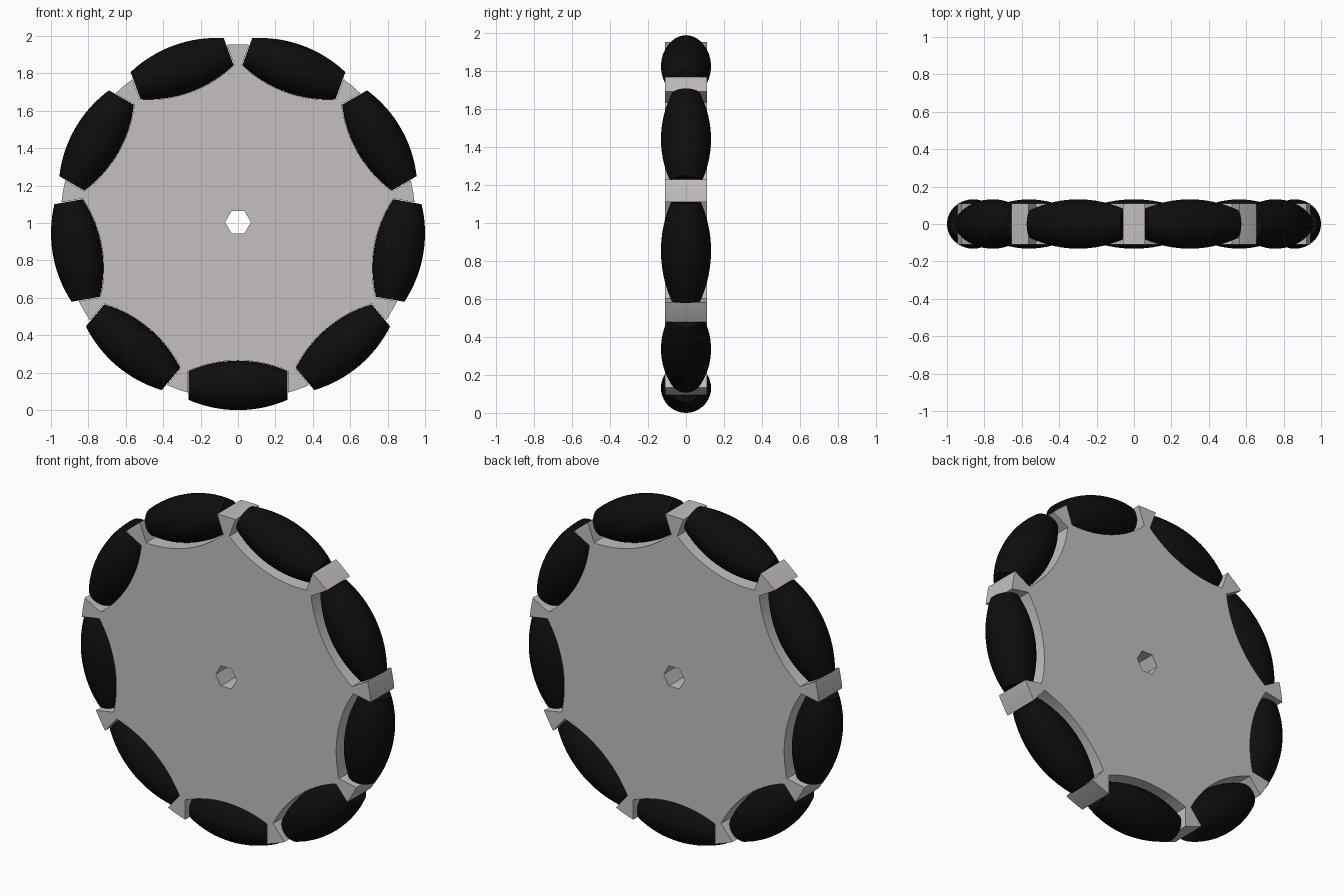
import bpy, bmesh, math
from mathutils import Matrix, Vector

if "Cube" in bpy.data.objects:
    bpy.data.objects.remove(bpy.data.objects["Cube"])

COUNT = 9            # rollers around the rim
CENTRE_Z = 1.005
AXIS_R = 0.873       # wheel centre to roller axis
HALF_LEN = 0.265
R_MID, R_END = 0.132, 0.077
HUB_R, HUB_HALF = 0.95, 0.11
STEP = 2 * math.pi / COUNT


def material(name, rgb):
    m = bpy.data.materials.new(name)
    m.diffuse_color = (*rgb, 1)
    m.use_nodes = True
    m.node_tree.nodes["Principled BSDF"].inputs["Base Color"].default_value = m.diffuse_color
    return m


grey = material("light_grey", (0.55, 0.525, 0.52))
black = material("black_rubber", (0.004, 0.004, 0.004))


def barrel(half, mid, end, n=16):
    """Points (along axis, radius) of a barrel-shaped arc."""
    sag = mid - end
    rho = (half * half + sag * sag) / (2 * sag)
    a = math.asin(half / rho)
    return [(rho * math.sin(t), mid - rho + rho * math.cos(t))
            for t in (-a + 2 * a * i / n for i in range(n + 1))]


# Hub outline: rim arcs between barrel-shaped pockets
outline = []
pocket_half = HALF_LEN + 0.003
pocket = barrel(pocket_half, R_MID + 0.001, R_END + 0.001)
edge = math.asin(pocket_half / HUB_R)
for k in range(COUNT):
    mid = -math.pi / 2 + k * STEP
    radial = Vector((math.cos(mid), math.sin(mid)))
    tangent = Vector((-radial.y, radial.x))
    outline += [radial * (AXIS_R - r) + tangent * s for s, r in pocket]
    for i in range(5):
        a = mid + edge + (STEP - 2 * edge) * i / 4
        outline.append(Vector((HUB_R * math.cos(a), HUB_R * math.sin(a))))
bore = [Vector((0.069 * math.cos(i * math.pi / 3), 0.069 * math.sin(i * math.pi / 3)))
        for i in range(6)]

curve = bpy.data.curves.new("hub_outline", 'CURVE')
curve.dimensions = '2D'
curve.fill_mode = 'BOTH'
curve.extrude = HUB_HALF
for pts in (outline, bore):
    sp = curve.splines.new('POLY')
    sp.points.add(len(pts) - 1)
    for p, v in zip(sp.points, pts):
        p.co = (v.x, v.y, 0, 1)
    sp.use_cyclic_u = True
tmp = bpy.data.objects.new("hub_outline", curve)
bpy.context.collection.objects.link(tmp)
bpy.context.view_layer.update()
mesh = bpy.data.meshes.new_from_object(
    tmp.evaluated_get(bpy.context.evaluated_depsgraph_get()))
bpy.data.objects.remove(tmp)

# Hub plate, stood upright
bm = bmesh.new()
bm.from_mesh(mesh)
bmesh.ops.remove_doubles(bm, verts=bm.verts, dist=1e-5)
bmesh.ops.recalc_face_normals(bm, faces=bm.faces)
for f in bm.faces:
    f.smooth = False
bm.to_mesh(mesh)
bm.free()
mesh.materials.clear()
mesh.materials.append(grey)
hub = bpy.data.objects.new("hub", mesh)
hub.matrix_world = Matrix.Translation((0, 0, CENTRE_Z)) @ Matrix.Rotation(math.pi / 2, 4, 'X')
bpy.context.collection.objects.link(hub)

# Roller: barrel revolved about x, with flat ends
SEG = 40
bm = bmesh.new()
rings = [[bm.verts.new((s, r * math.cos(2 * math.pi * j / SEG), r * math.sin(2 * math.pi * j / SEG)))
          for j in range(SEG)] for s, r in barrel(HALF_LEN, R_MID, R_END)]
for a, b in zip(rings, rings[1:]):
    for j in range(SEG):
        k = (j + 1) % SEG
        bm.faces.new((a[j], a[k], b[k], b[j])).smooth = True
bm.faces.new(rings[0])
bm.faces.new(rings[-1])
bmesh.ops.recalc_face_normals(bm, faces=bm.faces)
for ring in (rings[0], rings[-1]):
    for j in range(SEG):
        bm.edges.get((ring[j], ring[(j + 1) % SEG])).smooth = False
roller_mesh = bpy.data.meshes.new("roller")
bm.to_mesh(roller_mesh)
bm.free()
roller_mesh.materials.append(black)

# Rollers placed around the rim, first one at the bottom
for k in range(COUNT):
    ob = bpy.data.objects.new(f"roller_{k + 1}", roller_mesh)
    ob.matrix_world = (Matrix.Translation((0, 0, CENTRE_Z))
                       @ Matrix.Rotation(k * STEP, 4, 'Y')
                       @ Matrix.Translation((0, 0, -AXIS_R)))
    bpy.context.collection.objects.link(ob)
